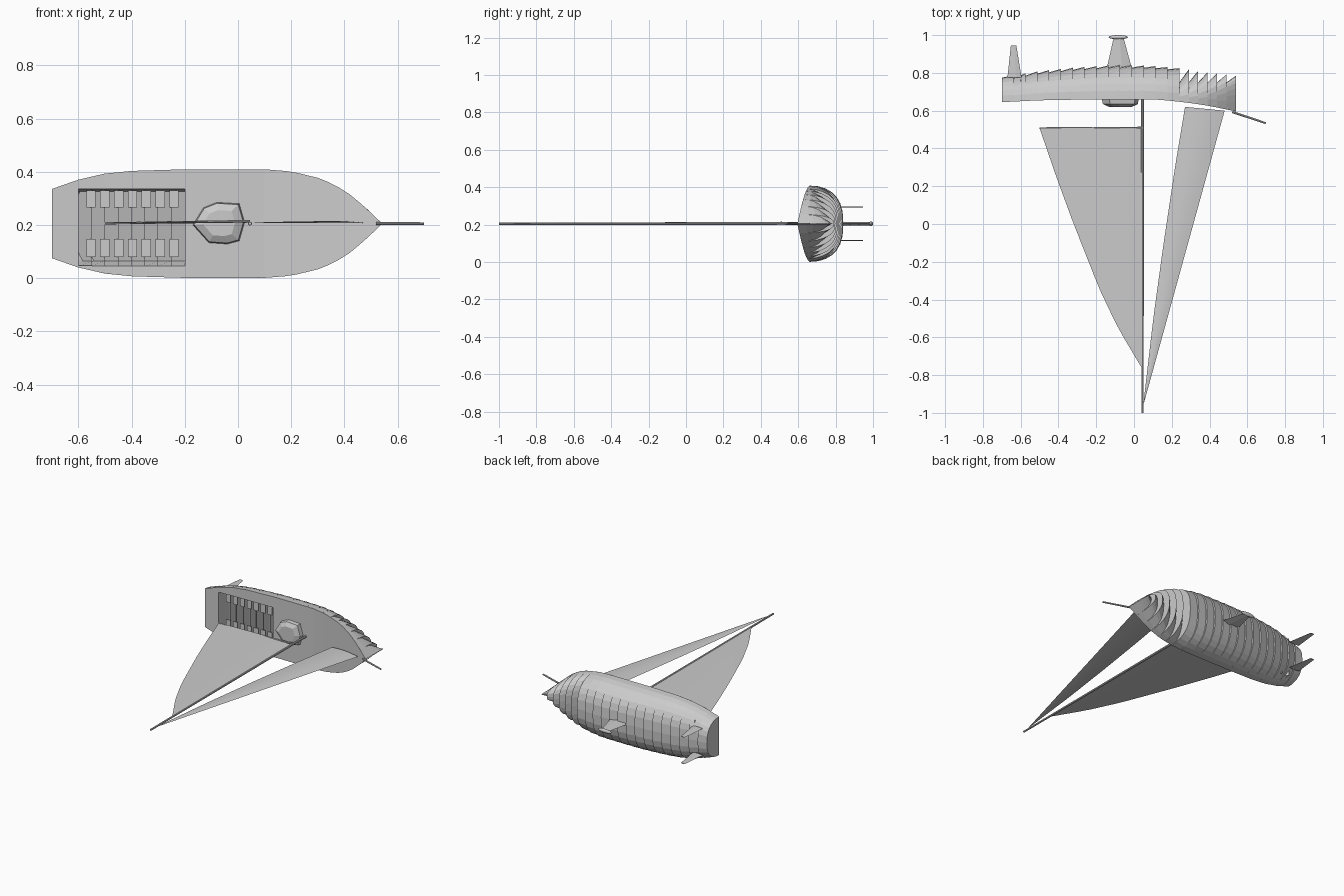
import bpy, bmesh, math
from mathutils import Vector

if "Cube" in bpy.data.objects:
    bpy.data.objects.remove(bpy.data.objects["Cube"])

grey = bpy.data.materials.new("pale_grey")
grey.diffuse_color = (0.6, 0.6, 0.6, 1)
grey.use_nodes = True
grey.node_tree.nodes["Principled BSDF"].inputs["Base Color"].default_value = grey.diffuse_color
ZC = 0.205  # centre line height of the boat, which lies on its side


def make(name, verts, faces, smooth=False):
    me = bpy.data.meshes.new(name)
    me.from_pydata([tuple(v) for v in verts], [], faces)
    bm = bmesh.new()
    bm.from_mesh(me)
    bmesh.ops.remove_doubles(bm, verts=bm.verts, dist=1e-5)
    bmesh.ops.recalc_face_normals(bm, faces=bm.faces)
    bm.to_mesh(me)
    bm.free()
    me.materials.append(grey)
    for p in me.polygons:
        p.use_smooth = smooth
    ob = bpy.data.objects.new(name, me)
    bpy.context.collection.objects.link(ob)
    return ob


def lerp(table, x):
    for (x0, a), (x1, b) in zip(table, table[1:]):
        if x <= x1 + 1e-9:
            return a + (b - a) * (x - x0) / (x1 - x0)
    return table[-1][1]


def rod(name, a, b, r0, r1, n=8):
    a, b = Vector(a), Vector(b)
    q = (b - a).to_track_quat('Z', 'Y')
    vs = []
    for p, r in ((a, r0), (b, r1)):
        vs += [p + q @ Vector((r * math.cos(i * math.tau / n), r * math.sin(i * math.tau / n), 0))
               for i in range(n)]
    fs = [(i, (i + 1) % n, n + (i + 1) % n, n + i) for i in range(n)]
    return make(name, vs, fs + [tuple(range(n)), tuple(range(n, 2 * n))])


def box(name, x0, x1, y0, y1, z0, z1):
    vs = [(x, y, z) for x in (x0, x1) for y in (y0, y1) for z in (z0, z1)]
    return make(name, vs, [(0, 1, 3, 2), (4, 5, 7, 6), (0, 1, 5, 4),
                           (2, 3, 7, 6), (0, 2, 6, 4), (1, 3, 7, 5)])


# hull lines: half width, deck edge and bottom along the length
WIDTH = [(-.7, .13), (-.6, .165), (-.5, .188), (-.4, .198), (-.2, .204), (.1, .204), (.2, .196),
         (.3, .172), (.36, .148), (.42, .11), (.48, .06), (.54, .002)]
DECK = [(-.7, .645), (-.5, .655), (-.2, .66), (.1, .66), (.2, .652), (.3, .64), (.4, .625), (.54, .596)]
BOTTOM = [(-.7, .775), (-.5, .81), (-.3, .83), (-.1, .842), (.1, .838), (.24, .825), (.54, .785)]
N = 14


def section(x, notch):
    w, d, b = lerp(WIDTH, x), lerp(DECK, x), lerp(BOTTOM, x) - notch
    pts = []
    for i in range(N + 1):
        a = math.pi * i / N
        c, s = math.cos(a), max(math.sin(a), 0)
        pts.append((x, d + (b - d) * s ** 0.9, ZC + w * math.copysign(abs(c) ** 0.75, c)))
    return pts


# hull of overlapping ribs: every strip starts shallow and ends deep
cuts = [-.7 + i * .94 / 15 for i in range(16)] + [.24 + .05 * i for i in range(1, 7)]
vs, fs = [], []
for i, (x0, x1) in enumerate(zip(cuts, cuts[1:])):
    notch = (0 if i == 0 else .012) if x0 < .235 else lerp(BOTTOM, x0) - .75
    for x, k in ((x0, notch), (x1, 0)):
        vs += section(x, k)
rows = len(vs) // (N + 1)
for r in range(rows - 1):
    o = r * (N + 1)
    fs += [(o + k, o + k + 1, o + N + 2 + k, o + N + 1 + k) for k in range(N)]
fs.append(tuple(range(N + 1)))  # transom
make("hull", vs, fs)

# deck with the cockpit opening
X0, X1, ZLO, ZHI = -.6, -.2, .045, .335
xs = sorted(set([-.7, -.65, X0, X1] + [-.5, -.4, -.3] + [-.1 + .04 * i for i in range(17)]))
vs, fs = [], []
for x in xs:
    w = lerp(WIDTH, x)
    lo, hi = max(ZLO, ZC - w * .95), min(ZHI, ZC + w * .95)
    vs += [(x, lerp(DECK, x), z) for z in (ZC - w, lo, hi, ZC + w)]
for i in range(len(xs) - 1):
    for k in range(3):
        if k != 1 or not X0 <= (xs[i] + xs[i + 1]) / 2 <= X1:
            o = i * 4 + k
            fs.append((o, o + 1, o + 5, o + 4))
make("deck", vs, fs)

# cockpit: side walls, end walls and a saw-tooth floor of slanting ribs
n, pitch = 8, (X1 - X0) / 8
vs, fs = [], []
for i in range(n):
    for x, y in ((X0 + i * pitch, .765), (X0 + (i + 1) * pitch, .70)):
        vs += [(x, lerp(DECK, x), ZLO), (x, y, ZLO + .02), (x, y, ZHI - .01), (x, lerp(DECK, x), ZHI)]
for r in range(2 * n - 1):
    fs += [(4 * r + k, 4 * r + k + 1, 4 * r + k + 5, 4 * r + k + 4) for k in range(3)]
fs += [(0, 1, 2, 3), tuple(range(8 * n - 4, 8 * n))]
make("cockpit", vs, fs)

# bench slats on both sides
for i in range(7):
    x = -.57 + i * .052
    box(f"upper_slat_{i}", x, x + .035, .685, .69, .265, .33)
    box(f"lower_slat_{i}", x, x + .035, .685, .69, .08, .148)

# faceted cabin and fore hatch
ring = [(-.17, .2), (-.13, .265), (-.08, .285), (.005, .28), (.025, .21), (.005, .14), (-.04, .128), (-.11, .133)]
cx, cz = -.07, .207
vs = []
for y, s in ((.662, 1), (.635, .95), (.62, .62)):
    vs += [(cx + (x - cx) * s, y, cz + (z - cz) * s) for x, z in ring]
fs = [(r * 8 + i, r * 8 + (i + 1) % 8, r * 8 + 8 + (i + 1) % 8, r * 8 + 8 + i)
      for r in range(2) for i in range(8)] + [tuple(range(16, 24))]
make("cabin", vs, fs)
h0, h1 = lerp(DECK, .235) - .002, lerp(DECK, .375) - .002
make("fore_hatch", [(.235, h0, .14), (.375, h1, .14), (.375, h1, .27), (.235, h0, .27)], [(0, 1, 2, 3)])


# tapered fins with a diamond section
def fin(name, root, tip, z, t):
    vs = []
    for x0, x1, y in (root, tip):
        m = x0 + (x1 - x0) * .6
        vs += [(x0, y, z), (m, y, z + t), (x1, y, z), (m, y, z - t)]
    make(name, vs, [(i, (i + 1) % 4, 4 + (i + 1) % 4, 4 + i) for i in range(4)] + [(0, 1, 2, 3), (4, 5, 6, 7)])


fin("keel", (-.145, -.01, .82), (-.108, -.055, .985), ZC, .009)
for side in (-1, 1):
    fin(f"rudder_{'upper' if side > 0 else 'lower'}", (-.67, -.595, .775), (-.652, -.623, .945), ZC + side * .09, .003)

# keel bulb
bpy.ops.mesh.primitive_uv_sphere_add(segments=16, ring_count=8, location=(-.083, .989, ZC))
bulb = bpy.context.object
bulb.name = "keel_bulb"
bulb.scale = (.052, .011, .013)
bulb.data.materials.append(grey)
bpy.ops.object.shade_smooth()

# spars
rod("mast", (.045, .66, ZC), (.045, -1, ZC), .008, .006)
rod("boom", (.045, .51, .214), (-.5, .508, .206), .005, .004)
rod("bowsprit", (.52, .593, ZC), (.698, .534, ZC), .006, .005)


# sails: strips between two edges from foot to head, with a light camber
def sail(name, aft, fore, camber, z):
    rows, cols = 16, 8
    vs = []
    y_a, y_f = aft[0][0], fore[0][0]
    for r in range(rows + 1):
        t = r / rows
        ya, yf = y_a + (aft[-1][0] - y_a) * t, y_f + (fore[-1][0] - y_f) * t
        xa = lerp([(-y, x) for y, x in aft], -ya)
        xf = lerp([(-y, x) for y, x in fore], -yf)
        for c in range(cols + 1):
            u = c / cols
            vs.append((xa + (xf - xa) * u, ya + (yf - ya) * u,
                       z + camber * math.sin(math.pi * u) * (1 - t) ** .5))
    w = cols + 1
    fs = [(r * w + c, r * w + c + 1, r * w + w + c + 1, r * w + w + c) for r in range(rows) for c in range(cols)]
    make(name, vs, fs, True)


sail("mainsail", [(.508, -.5), (.26, -.415), (.015, -.325), (-.34, -.185), (-.55, -.085), (-.76, .04)],
     [(.508, .043), (-.76, .045)], .007, .207)
sail("jib", [(.62, .27), (.3, .217), (-.1, .157), (-.5, .102), (-.95, .05)],
     [(.6, .48), (-.95, .052)], .008, .207)
